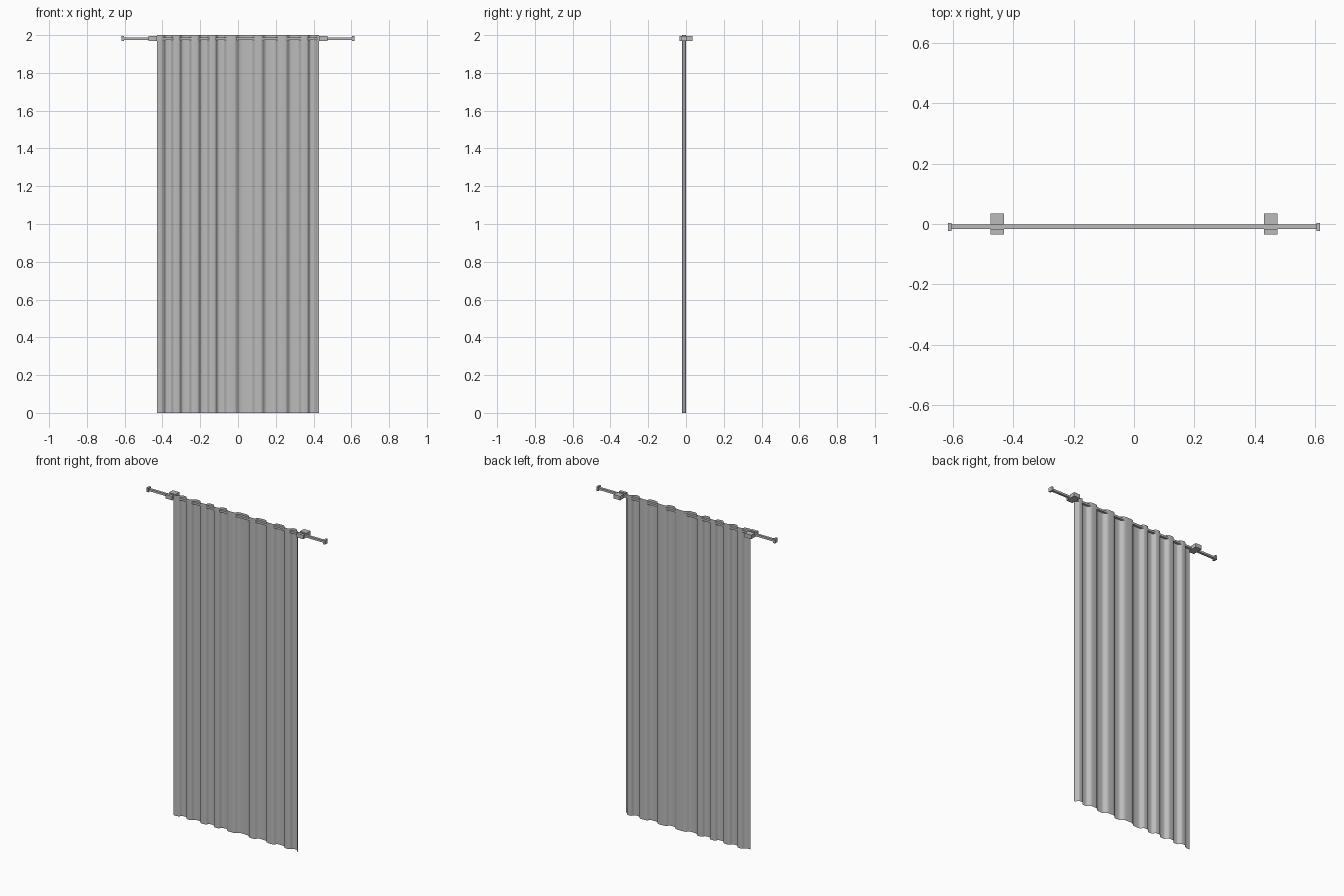
import bpy, bmesh, math

cube = bpy.data.objects.get("Cube")
if cube:
    bpy.data.objects.remove(cube, do_unlink=True)

grey = bpy.data.materials.new("soft grey")
grey.use_nodes = True
colour = (0.5, 0.5, 0.5, 1)
grey.diffuse_color = colour
grey.node_tree.nodes["Principled BSDF"].inputs["Base Color"].default_value = colour


def make_object(name, bm):
    mesh = bpy.data.meshes.new(name)
    bm.to_mesh(mesh)
    bm.free()
    mesh.materials.append(grey)
    obj = bpy.data.objects.new(name, mesh)
    bpy.context.collection.objects.link(obj)
    return obj


def extrude_strip(name, profile, direction, closed):
    """Sweep a profile along a straight direction."""
    bm = bmesh.new()
    verts = [bm.verts.new(p) for p in profile]
    if closed:
        geom = [bm.faces.new(verts)]
    else:
        geom = [bm.edges.new(pair) for pair in zip(verts, verts[1:])]
    if closed:
        out = bmesh.ops.extrude_face_region(bm, geom=geom, use_keep_orig=True)
    else:
        out = bmesh.ops.extrude_edge_only(bm, edges=geom)
    moved = [v for v in out["geom"] if isinstance(v, bmesh.types.BMVert)]
    bmesh.ops.translate(bm, verts=moved, vec=direction)
    bmesh.ops.recalc_face_normals(bm, faces=bm.faces)
    return make_object(name, bm)


def box(name, x, y, z):
    corners = [(x[0], y[0], z[0]), (x[0], y[1], z[0]),
               (x[0], y[1], z[1]), (x[0], y[0], z[1])]
    return extrude_strip(name, corners, (x[1] - x[0], 0, 0), True)


# Curtain: rounded folds that swap between front and back at each crossing
crossings = [-0.47, -0.39, -0.348, -0.303, -0.252, -0.203, -0.157, -0.113, -0.067,
             -0.003, 0.082, 0.135, 0.205, 0.265, 0.328, 0.375, 0.415, 0.45]
STEPS = 14
MIDDLE, DEPTH, SHARP = -0.011, 0.0105, 2.3
profile = []
for i, (a, b) in enumerate(zip(crossings, crossings[1:])):
    side = -1 if i % 2 == 0 else 1
    for s in range(STEPS):
        t = s / STEPS
        x = a + (b - a) * t
        if abs(x) <= 0.43:
            wave = math.tanh(SHARP * math.sin(math.pi * t)) / math.tanh(SHARP)
            profile.append((x, MIDDLE + side * DEPTH * wave, 0))
profile[0] = (-0.43, *profile[0][1:])
profile[-1] = (0.43, *profile[-1][1:])
curtain = extrude_strip("curtain", profile, (0, 0, 2), False)
for face in curtain.data.polygons:
    face.use_smooth = True

# Rod
box("rod", (-0.61, 0.61), (-0.017, -0.002), (1.974, 1.987))

# Finials and notched brackets on both sides
bracket_outline = [(-0.035, 1.969), (0.035, 1.969), (0.035, 1.994), (-0.002, 1.994),
                   (-0.002, 1.974), (-0.017, 1.974), (-0.017, 1.994), (-0.035, 1.994)]
for label, sign in (("left", 1), ("right", -1)):
    box(label + "_finial", (sign * 0.604, sign * 0.616), (-0.023, 0.004), (1.968, 1.994))
    extrude_strip(label + "_bracket", [(sign * 0.43, y, z) for y, z in bracket_outline],
                  (sign * 0.045, 0, 0), True)
